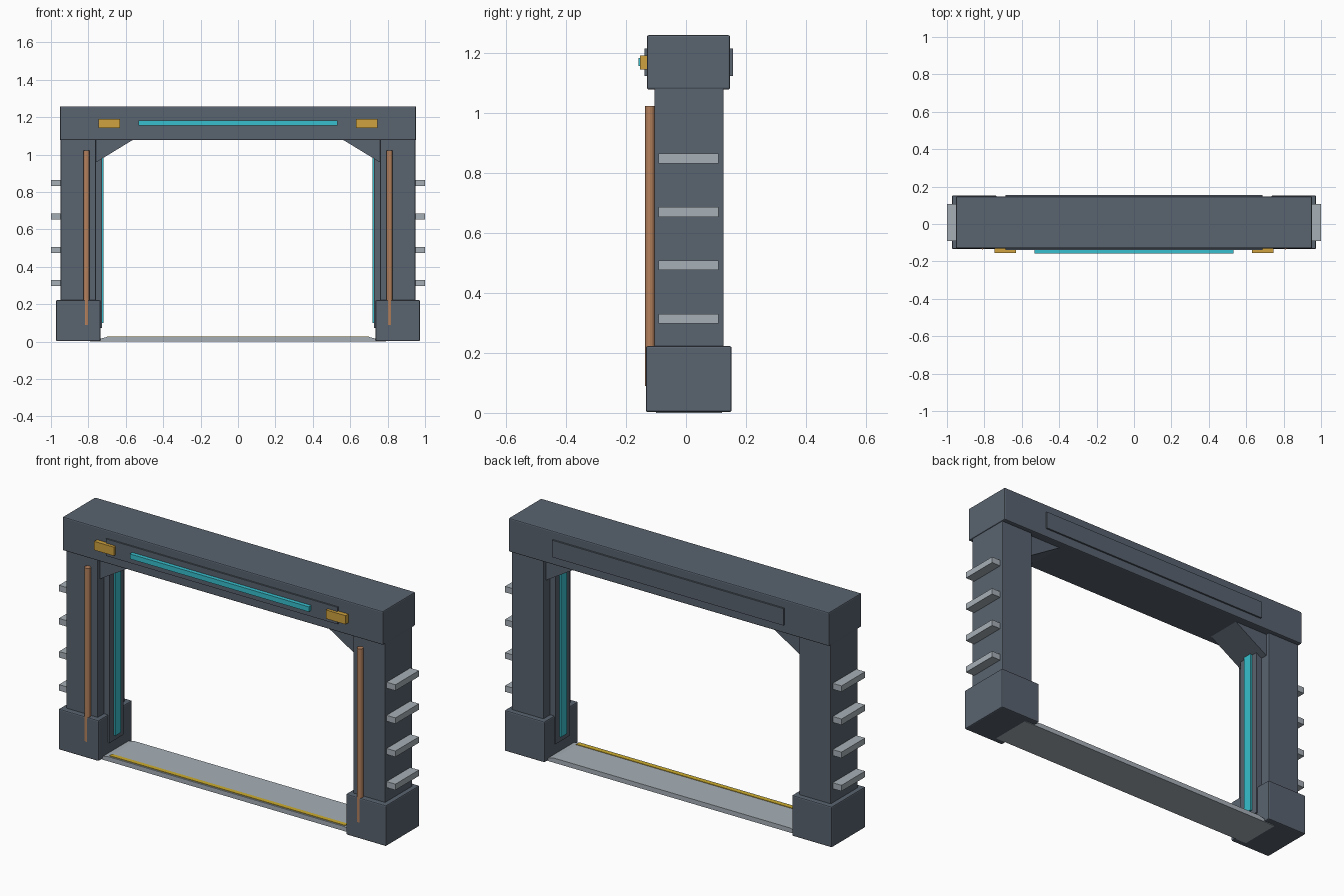
import bpy
import bmesh
from mathutils import Matrix

cube = bpy.data.objects.get("Cube")
if cube:
    bpy.data.objects.remove(cube)


def material(name, r, g, b):
    m = bpy.data.materials.new(name)
    m.use_nodes = True
    m.diffuse_color = (r, g, b, 1)
    m.node_tree.nodes["Principled BSDF"].inputs["Base Color"].default_value = (r, g, b, 1)
    return m


STEEL = material("dark slate steel", 0.10, 0.125, 0.16)
METAL = material("pale grey metal", 0.38, 0.43, 0.47)
CYAN = material("cyan glow", 0.04, 0.53, 0.62)
AMBER = material("amber lamp", 0.62, 0.36, 0.05)
COPPER = material("copper", 0.46, 0.22, 0.11)
YELLOW = material("hazard yellow", 0.62, 0.42, 0.03)


def finish(name, bm, mat, bevel=0):
    bmesh.ops.recalc_face_normals(bm, faces=bm.faces)
    mesh = bpy.data.meshes.new(name)
    bm.to_mesh(mesh)
    bm.free()
    mesh.materials.append(mat)
    ob = bpy.data.objects.new(name, mesh)
    bpy.context.collection.objects.link(ob)
    if bevel:
        mod = ob.modifiers.new("edge_bevel", "BEVEL")
        mod.width = bevel
        mod.segments = 2
    return ob


def box(name, xs, ys, zs, mat, bevel=0):
    """Box spanning the given ranges on each axis."""
    bm = bmesh.new()
    bmesh.ops.create_cube(bm, size=1)
    for v in bm.verts:
        for i, (lo, hi) in enumerate((xs, ys, zs)):
            v.co[i] = hi if v.co[i] > 0 else lo
    return finish(name, bm, mat, bevel)


def prism(name, outline, ys, mat):
    """Outline in x and z, extruded along y."""
    bm = bmesh.new()
    face = bm.faces.new([bm.verts.new((x, ys[0], z)) for x, z in outline])
    geom = bmesh.ops.extrude_face_region(bm, geom=[face])["geom"]
    verts = [g for g in geom if isinstance(g, bmesh.types.BMVert)]
    bmesh.ops.translate(bm, verts=verts, vec=(0, ys[1] - ys[0], 0))
    return finish(name, bm, mat)


def pipe(name, x, y, z0, z1, radius, mat):
    bm = bmesh.new()
    bmesh.ops.create_cone(bm, cap_ends=True, segments=12, radius1=radius, radius2=radius,
                          depth=z1 - z0, matrix=Matrix.Translation((x, y, (z0 + z1) / 2)))
    return finish(name, bm, mat)


# Crossbeam with thin panels, light bar
box("crossbeam", (-0.952, 0.952), (-0.13, 0.147), (1.077, 1.258), STEEL, 0.006)
box("front_beam_panel", (-0.688, 0.688), (-0.138, -0.125), (1.122, 1.213), STEEL)
box("back_beam_panel", (-0.688, 0.688), (0.14, 0.156), (1.122, 1.213), STEEL)
box("beam_light_bar", (-0.532, 0.532), (-0.159, -0.135), (1.155, 1.182), CYAN)

# Threshold ramp with warning strip
prism("threshold", [(-0.8, 0), (0.8, 0), (0.7, 0.025), (-0.7, 0.025)], (-0.1, 0.12), METAL)
box("warning_strip", (-0.7, 0.7), (-0.092, -0.068), (0.02, 0.028), YELLOW)

# Matching parts on both sides
for side, s in (("left", 1), ("right", -1)):
    def span(a, b):
        return sorted((a * s, b * s))

    box(side + "_base", span(0.735, 0.973), (-0.134, 0.152), (0.003, 0.222), STEEL, 0.006)
    box(side + "_post", span(0.76, 0.948), (-0.105, 0.125), (0.2, 1.09), STEEL, 0.003)
    box(side + "_inner_panel", span(0.727, 0.78), (-0.052, 0.068), (0.073, 1.02), STEEL)
    box(side + "_inner_light", span(0.718, 0.74), (-0.016, 0.034), (0.1, 0.985), CYAN)
    prism(side + "_gusset", [(0.77 * s, 0.952), (0.77 * s, 1.08), (0.56 * s, 1.08)],
          (-0.085, 0.105), STEEL)
    pipe(side + "_conduit", 0.81 * s, -0.12, 0.09, 1.022, 0.016, COPPER)
    box(side + "_beam_lamp", span(0.63, 0.747), (-0.154, -0.125), (1.143, 1.19), AMBER)
    for i in range(4):
        z = 0.313 + 0.178 * i
        box(f"{side}_rung_{i + 1}", span(0.94, 1.0), (-0.092, 0.108),
            (z - 0.016, z + 0.016), METAL)
